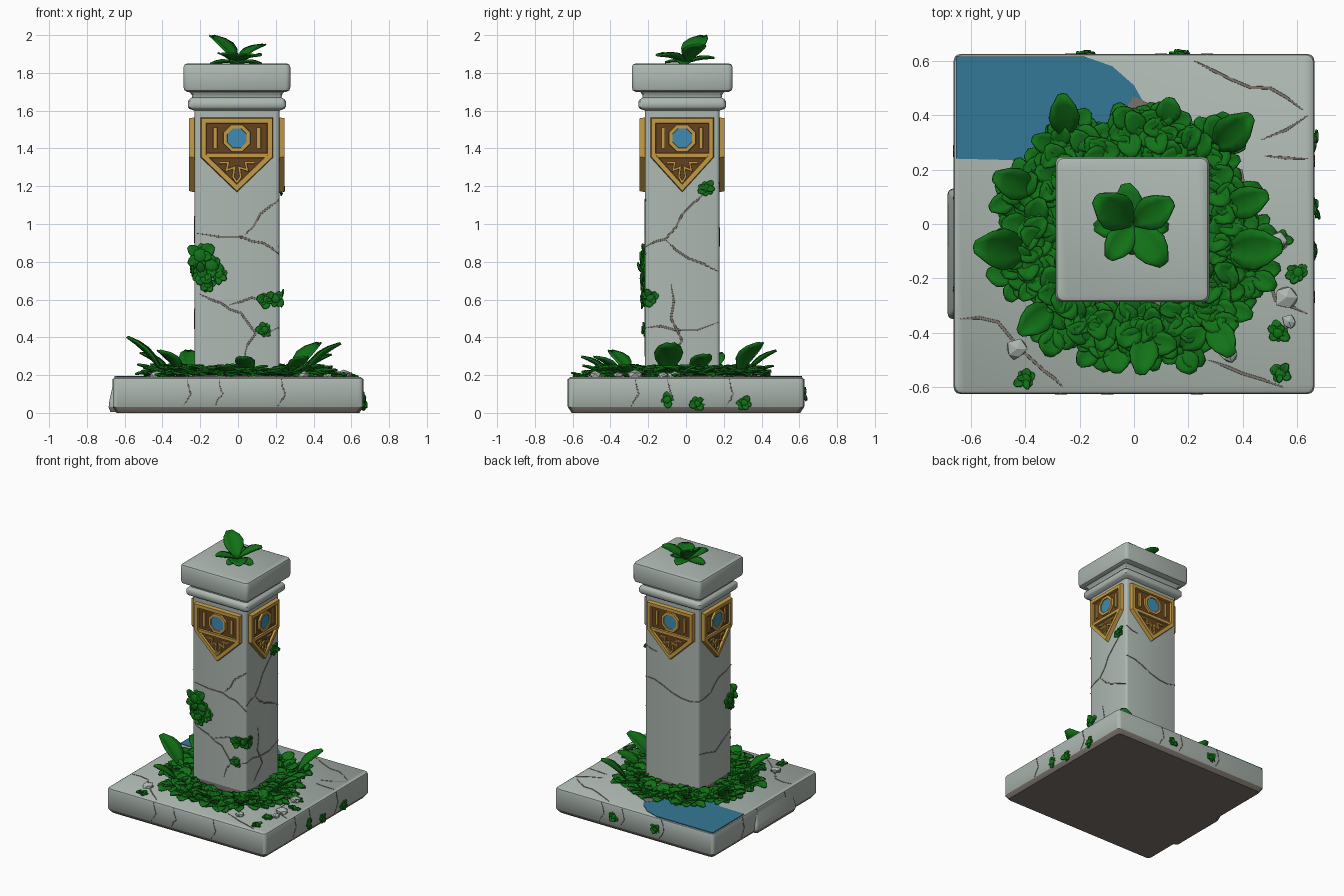
import bpy, bmesh, math, random
from mathutils import Matrix, Vector

random.seed(7)
if "Cube" in bpy.data.objects:
    bpy.data.objects.remove(bpy.data.objects["Cube"])


def material(name, rgb):
    m = bpy.data.materials.new(name)
    m.use_nodes = True
    m.diffuse_color = (*rgb, 1)
    bsdf = next(n for n in m.node_tree.nodes if n.type == 'BSDF_PRINCIPLED')
    bsdf.inputs["Base Color"].default_value = (*rgb, 1)
    bsdf.inputs["Roughness"].default_value = 0.8
    return m


STONE = material("pale_stone", (0.42, 0.48, 0.44))
WORN = material("worn_stone", (0.2, 0.175, 0.15))
GOLD = material("gold", (0.56, 0.33, 0.06))
BROWN = material("dark_bronze", (0.13, 0.055, 0.015))
WATER = material("water_blue", (0.035, 0.19, 0.31))
GEM = material("gem_blue", (0.05, 0.26, 0.45))
LEAF = material("leaf_green", (0.006, 0.17, 0.009))


def finish(name, bm, *mats, smooth=True):
    bmesh.ops.recalc_face_normals(bm, faces=bm.faces)
    mesh = bpy.data.meshes.new(name)
    bm.to_mesh(mesh)
    bm.free()
    for m in mats:
        mesh.materials.append(m)
    ob = bpy.data.objects.new(name, mesh)
    bpy.context.collection.objects.link(ob)
    if smooth:
        bpy.ops.object.select_all(action='DESELECT')
        ob.select_set(True)
        bpy.context.view_layer.objects.active = ob
        bpy.ops.object.shade_smooth_by_angle(angle=math.radians(35))
    return ob


def loft(name, centre, half, rows, radius, worn_below=-1):
    """Rounded rectangle swept up through (growth, height) rows."""
    bm = bmesh.new()
    rings = []
    for grow, z in rows:
        ring = []
        for q, (sx, sy) in enumerate(((1, 1), (-1, 1), (-1, -1), (1, -1))):
            for s in range(4):
                a = math.radians(q * 90 + s * 30)
                x = sx * (half[0] + grow - radius) + radius * math.cos(a)
                y = sy * (half[1] + grow - radius) + radius * math.sin(a)
                ring.append(bm.verts.new((centre[0] + x, centre[1] + y, z)))
        rings.append(ring)
    for a, b in zip(rings, rings[1:]):
        for i in range(len(a)):
            j = (i + 1) % len(a)
            bm.faces.new((a[i], a[j], b[j], b[i]))
    bm.faces.new(rings[0])
    bm.faces.new(rings[-1])
    for f in bm.faces:
        f.material_index = int(f.calc_center_median().z < worn_below)
    return finish(name, bm, STONE, WORN)


def side(k, half, centre=(0, 0)):
    """Maps (across, up, outward) onto side k: front, right, back, left."""
    turn = Matrix.Rotation(k * math.pi / 2, 3, 'Z')
    depth = half[1] if k % 2 == 0 else half[0]
    return lambda u, v, d: turn @ Vector((u, -depth - d, v)) + Vector((*centre, 0))


def prism(name, pts, d0, d1, mat, place):
    bm = bmesh.new()
    low, top = [[bm.verts.new(place(u, v, d)) for u, v in pts] for d in (d0, d1)]
    bm.faces.new(low)
    bm.faces.new(top)
    for i in range(len(pts)):
        j = (i + 1) % len(pts)
        bm.faces.new((low[i], low[j], top[j], top[i]))
    return finish(name, bm, mat)


def ribbon(name, pts, width, d0, d1, mat, place, closed=False, taper=False):
    """Raised strip with sloped sides along a path."""
    P = [Vector(p) for p in pts]
    n = len(P)
    bm = bmesh.new()
    rings = []
    for i, p in enumerate(P):
        end = not closed and i in (0, n - 1)
        da = (p - P[i - 1]).normalized() if closed or i else (P[1] - p).normalized()
        db = (P[(i + 1) % n] - p).normalized() if closed or i < n - 1 else da
        t = (da + db).normalized()
        w = width / 2 / max(0.5, t.dot(db)) * (0.3 if taper and end else 1)
        nrm = Vector((-t.y, t.x)) * w
        rings.append([bm.verts.new(place(*(p + nrm * s), d))
                      for s, d in ((1, d0), (0.7, d1), (-0.7, d1), (-1, d0))])
    for i in range(n if closed else n - 1):
        a, b = rings[i], rings[(i + 1) % n]
        for j in range(4):
            bm.faces.new((a[j], a[j - 1], b[j - 1], b[j]))
    if not closed:
        bm.faces.new(rings[0])
        bm.faces.new(rings[-1])
    return finish(name, bm, mat)


def crack(name, pts, place, width=0.014):
    path = []
    for a, b in zip(pts, pts[1:]):
        a, b = Vector(a), Vector(b)
        off = Vector((a.y - b.y, b.x - a.x)) * random.uniform(-0.1, 0.1)
        path += [a, (a + b) / 2 + off]
    ribbon(name, path + [Vector(pts[-1])], width, -0.004, 0.002, WORN, place, taper=True)


# Stonework
BASE, SHAFT, MID = (0.663, 0.625), (0.225, 0.197), (-0.006, -0.02)
loft("base_slab", (0, 0), BASE, [(-0.02, 0), (0, 0.03), (0, 0.17), (-0.004, 0.183),
     (-0.014, 0.19)], 0.025, worn_below=0.028)
loft("base_bulge", (-0.62, -0.11), (0.065, 0.24), [(-0.01, 0.004), (0, 0.03), (-0.005, 0.07),
     (-0.025, 0.16)], 0.02, worn_below=0.04)
loft("column", MID, SHAFT, [(0, 0.17), (0, 0.23), (0, 1.6), (0.027, 1.61), (0.034, 1.62),
     (0.034, 1.65), (0.027, 1.66), (0.012, 1.67), (0.014, 1.685), (0.035, 1.71)], 0.018, worn_below=0.23)
loft("cap", MID, (0.283, 0.267), [(-0.02, 1.7), (-0.005, 1.708), (0, 1.725), (0, 1.83),
     (-0.006, 1.844), (-0.02, 1.85)], 0.025)

# Ornament plaque on each side of the column
SIDES = ("front", "right", "back", "left")
shield = [(-0.175, 1.547), (0.175, 1.547), (0.175, 1.36), (0, 1.192), (-0.175, 1.36)]


def circle(r, n, z=1.455):
    return [(r * math.cos((i + 0.5) * math.tau / n), z + r * math.sin((i + 0.5) * math.tau / n))
            for i in range(n)]


for k, word in enumerate(SIDES):
    flat = side(k, SHAFT, MID)
    squeeze = 0.87 if k % 2 else 1
    place = lambda u, v, d: flat(u * squeeze, v, d)
    prism(word + "_plaque_back", shield, -0.005, 0.012, BROWN, place)
    ribbon(word + "_plaque_frame", shield, 0.036, -0.005, 0.028, GOLD, place, closed=True)
    ribbon(word + "_plaque_bar", [(-0.165, 1.362), (0.165, 1.362)], 0.032, 0, 0.024, GOLD, place)
    ribbon(word + "_gem_ring", circle(0.066, 8), 0.026, 0, 0.027, GOLD, flat, closed=True)
    prism(word + "_gem", circle(0.056, 16), 0, 0.02, GEM, flat)
    for s in (-1, 1):
        ribbon(word + "_plaque_post", [(s * 0.115, 1.4), (s * 0.115, 1.51)], 0.028, 0, 0.02, GOLD, place)
        ribbon(word + "_plaque_scroll", [(s * 0.095, 1.325), (s * 0.045, 1.325), (s * 0.055, 1.285),
               (s * 0.012, 1.3), (s * 0.02, 1.25), (0, 1.22)], 0.016, 0, 0.021, GOLD, place)

# Cracks in the column, the slab rim and the slab top
column_cracks = [
    (0, [(-0.21, 0.95), (0.03, 0.93), (0.14, 0.9), (0.225, 0.84)]),
    (0, [(0.04, 0.94), (0.12, 1.05), (0.225, 1.13)]),
    (0, [(-0.2, 0.63), (-0.08, 0.58), (0.02, 0.53), (0.1, 0.42), (0.04, 0.3)]),
    (0, [(-0.04, 0.57), (0.08, 0.61), (0.22, 0.6)]),
    (0, [(0.1, 0.42), (0.22, 0.45)]),
    (1, [(0.14, 1.18), (0, 1.05), (-0.09, 0.92), (-0.19, 0.88)]),
    (1, [(-0.09, 0.92), (0.03, 0.82), (0.19, 0.75)]),
    (1, [(-0.06, 0.68), (-0.06, 0.5), (0, 0.38), (-0.1, 0.28)]),
    (1, [(-0.19, 0.45), (-0.04, 0.44), (0.19, 0.48)]),
    (2, [(-0.22, 0.98), (-0.08, 0.95), (0.08, 0.89), (0.22, 0.9)]),
    (2, [(-0.22, 1.22), (-0.12, 1.19)]),
    (3, [(-0.19, 0.9), (-0.05, 0.92), (0.05, 1.0), (0.19, 1.04)]),
    (3, [(-0.19, 0.5), (0, 0.45), (0.19, 0.55)])]
for k, pts in column_cracks:
    crack(SIDES[k] + "_column_crack", pts, side(k, SHAFT, MID))
for k in range(4):
    for u in (-0.27, -0.1, 0.23):
        crack(SIDES[k] + "_rim_crack", [(u, 0.18), (u + 0.02, 0.1), (u - 0.02, 0.035)], side(k, BASE), 0.009)
on_slab = lambda u, v, d: Vector((u, v, 0.19 + d))
for pts in ([(0.22, 0.6), (0.36, 0.53), (0.5, 0.5), (0.62, 0.42)], [(0.64, 0.4), (0.47, 0.31)],
            [(0.64, 0.24), (0.48, 0.25)], [(-0.64, -0.35), (-0.5, -0.36), (-0.33, -0.54), (-0.26, -0.6)],
            [(0.27, -0.5), (0.4, -0.55), (0.55, -0.6)], [(0.64, -0.33), (0.52, -0.28), (0.5, -0.15)]):
    crack("slab_crack", pts, on_slab)

# Pool in the back corner and soil under the plants
prism("pool", [(-0.654, 0.615), (-0.654, 0.24), (-0.45, 0.235), (-0.3, 0.15), (-0.1, 0.15), (0.08, 0.3),
      (0.05, 0.42), (0, 0.51), (-0.08, 0.58), (-0.18, 0.615)], -0.003, 0.004, WATER, on_slab)
soil = [(r * math.cos(a), r * math.sin(a) - 0.03) for a, r in
        ((i * math.tau / 24, random.uniform(0.38, 0.5) - (0.1 if 6 < i < 12 else 0)) for i in range(24))]
prism("soil", soil, -0.003, 0.006, WORN, on_slab)

# Rubble near the worn corner
for x, y, r in ((0.53, -0.06, 0.04), (0.56, -0.27, 0.045), (0.48, -0.12, 0.03), (0.57, -0.36, 0.03),
                (0.35, -0.48, 0.035), (-0.43, -0.46, 0.04)):
    bm = bmesh.new()
    bmesh.ops.create_icosphere(bm, subdivisions=1, radius=r)
    for v in bm.verts:
        v.co = Vector((v.co.x, v.co.y, v.co.z * 0.6)) * random.uniform(0.8, 1.2) + Vector((x, y, 0.2))
    finish("rubble", bm, STONE, smooth=False)


# Plants
def add_leaf(bm, base, azimuth, lift, length, width):
    m = base @ Matrix.Rotation(azimuth, 4, 'Z') @ Matrix.Rotation(-lift, 4, 'Y')
    rows = []
    for i, w in enumerate((0.15, 0.5, 0.88, 1, 0.8, 0.3)):
        t = i / 5
        rows.append([bm.verts.new(m @ Vector((t * length, s * w * width / 2,
                     length * (0.1 * abs(s) * w - 0.22 * t * t)))) for s in (-1, -0.5, 0, 0.5, 1)])
    for a, b in zip(rows, rows[1:]):
        for j in range(4):
            bm.faces.new((a[j], a[j + 1], b[j + 1], b[j]))


def rosette(bm, base, count, length, lifts):
    start = random.uniform(0, math.tau)
    for i in range(count):
        size = length * random.uniform(0.75, 1.2)
        add_leaf(bm, base, start + i * math.tau / count + random.uniform(-0.3, 0.3),
                 math.radians(random.uniform(*lifts)), size, size * random.uniform(0.65, 0.9))


def finish_plant(name, bm):
    ob = finish(name, bm, LEAF, smooth=False)
    ob.data.shade_smooth()
    mod = ob.modifiers.new("thickness", 'SOLIDIFY')
    mod.thickness = 0.008


bm = bmesh.new()
for i in range(100):
    a = i * 2.39996
    c, s = math.cos(a), math.sin(a)
    r = random.uniform(0.64, 1) / (abs(c) ** 3 + abs(s) ** 3) ** (1 / 3)
    spot = Matrix.Translation((r * 0.45 * c - 0.01, r * 0.44 * s - 0.05, 0.205))
    rosette(bm, spot, 6, 0.1, (8, 40))
for x, y, az, lift, size in ((-0.4, -0.1, 175, 58, 0.27), (-0.36, 0.12, 160, 48, 0.2), (0.34, -0.1, 5, 52, 0.26),
                             (0.3, 0.28, 42, 55, 0.24), (-0.25, 0.32, 95, 50, 0.2), (0.33, 0.05, 20, 45, 0.2),
                             (-0.3, -0.3, 220, 50, 0.2), (0.05, -0.4, 260, 45, 0.18), (0.28, -0.35, 300, 45, 0.18)):
    add_leaf(bm, Matrix.Translation((x, y, 0.2)), math.radians(az), math.radians(lift), size, size * 0.58)
finish_plant("base_foliage", bm)

bm = bmesh.new()
crown = Matrix.Translation((-0.005, 0, 1.855))
for az, lift, size in ((145, 53, 0.215), (30, 42, 0.19), (-52, 24, 0.19), (-125, 30, 0.16), (100, 22, 0.15),
                       (185, 10, 0.14), (-5, 10, 0.13), (-90, 14, 0.11)):
    add_leaf(bm, crown, math.radians(az), math.radians(lift), size, size * 0.66)
finish_plant("crown_plant", bm)


def tuft(name, spot, outward, size):
    base = Matrix.Translation(spot) @ Vector(outward).to_track_quat('Z', 'Y').to_matrix().to_4x4()
    bm = bmesh.new()
    bmesh.ops.create_icosphere(bm, subdivisions=2, radius=size * 0.6,
                               matrix=base @ Matrix.Diagonal((1, 1, 0.5, 1)))
    rosette(bm, base, 7, size, (5, 40))
    finish_plant(name, bm)


# Climbing leaves on the column
for x, z, size in ((-0.2, 0.83, 0.075), (-0.14, 0.78, 0.07), (-0.19, 0.74, 0.06), (-0.1, 0.73, 0.045),
                   (-0.16, 0.68, 0.05), (0.15, 0.6, 0.045), (0.2, 0.605, 0.045), (0.14, 0.44, 0.04)):
    tuft("climbing_leaves", (x, -0.22, z), (0, -1, 0), size)
tuft("climbing_leaves", (0.222, -0.19, 0.61), (1, 0, 0), 0.045)
tuft("climbing_leaves", (0.222, 0.11, 1.19), (1, 0, 0), 0.045)
tuft("climbing_leaves", (-0.233, -0.18, 0.78), (-1, 0, 0), 0.06)

# Small tufts on the slab
for y, z in ((-0.1, 0.07), (0.06, 0.05), (0.31, 0.055)):
    tuft("rim_tuft", (0.663, y, z), (1, 0, 0), 0.04)
for x in (-0.18, 0.17):
    tuft("rim_tuft", (x, 0.625, 0.1), (0, 1, 0), 0.038)
for x, y in ((0.6, -0.18), (0.53, -0.4), (0.54, -0.55), (0.54, -0.06), (-0.4, -0.57)):
    tuft("slab_tuft", (x, y, 0.195), (0, 0, 1), 0.04)
